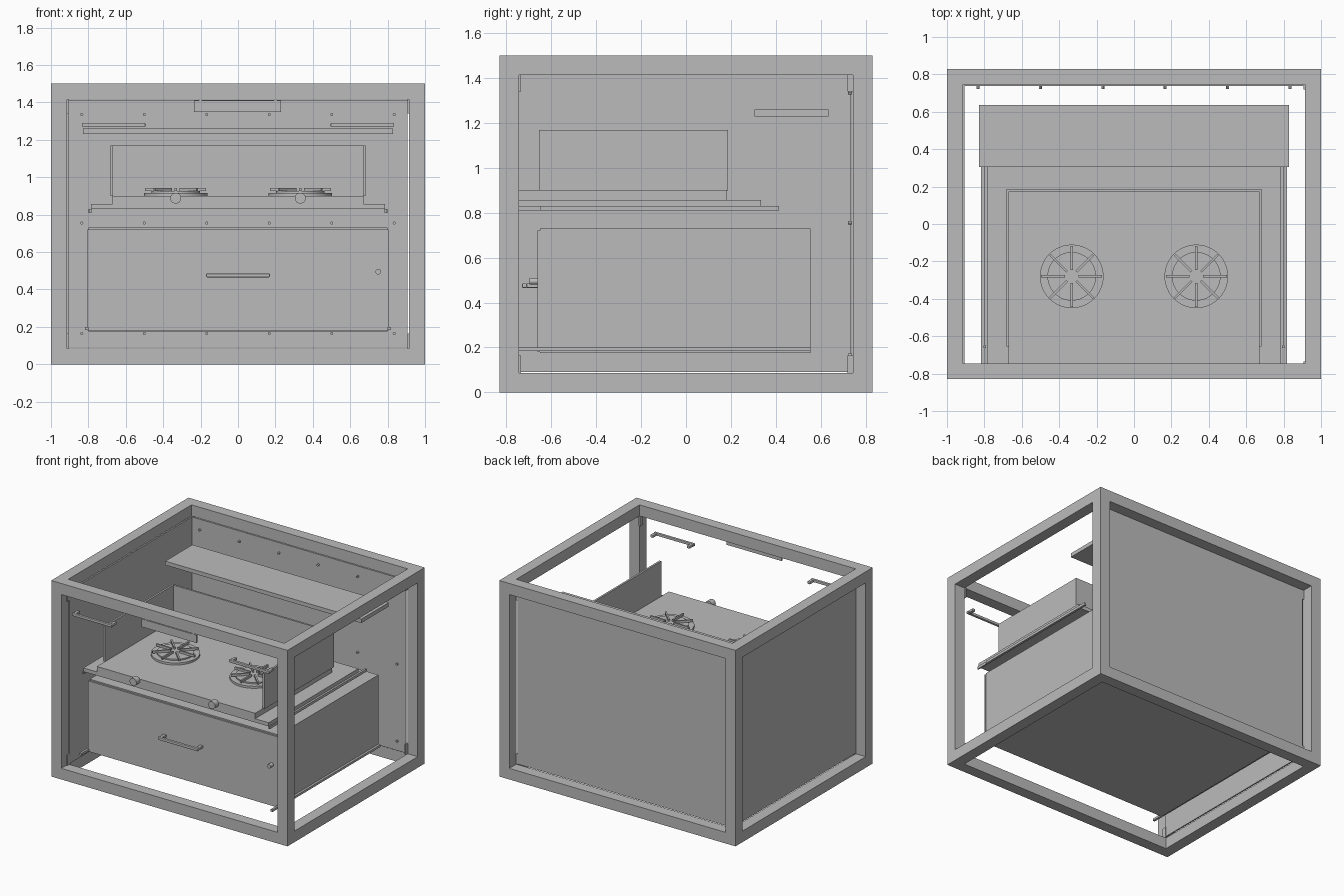
import bpy, bmesh
from math import pi
from mathutils import Matrix, Vector

if "Cube" in bpy.data.objects:
    bpy.data.objects.remove(bpy.data.objects["Cube"], do_unlink=True)

grey = bpy.data.materials.new("plain grey")
grey.use_nodes = True
COLOUR = (0.5, 0.5, 0.5, 1)
grey.diffuse_color = COLOUR
grey.node_tree.nodes["Principled BSDF"].inputs["Base Color"].default_value = COLOUR


def finish(name, bm):
    bmesh.ops.recalc_face_normals(bm, faces=bm.faces)
    mesh = bpy.data.meshes.new(name)
    bm.to_mesh(mesh)
    bm.free()
    mesh.materials.append(grey)
    ob = bpy.data.objects.new(name, mesh)
    bpy.context.scene.collection.objects.link(ob)
    return ob


def add_box(bm, x, y, z, turn=Matrix()):
    size = Vector((x[1] - x[0], y[1] - y[0], z[1] - z[0]))
    mid = Vector((x[0] + x[1], y[0] + y[1], z[0] + z[1])) / 2
    scale = Matrix.Diagonal((size.x, size.y, size.z, 1))
    bmesh.ops.create_cube(bm, size=1, matrix=turn @ Matrix.Translation(mid) @ scale)


def box(name, x, y, z):
    bm = bmesh.new()
    add_box(bm, x, y, z)
    return finish(name, bm)


def pair(name, x, y, z):
    """The same box on the left (+x) and the right (-x)."""
    box("left_" + name, x, y, z)
    box("right_" + name, (-x[1], -x[0]), y, z)


def add_disc(bm, mid, radius, depth, axis="Z", sides=32):
    turn = Matrix.Rotation(pi / 2, 4, "X") if axis == "Y" else Matrix()
    bmesh.ops.create_cone(bm, cap_ends=True, segments=sides, radius1=radius, radius2=radius,
                          depth=depth, matrix=Matrix.Translation(mid) @ turn)


def smooth(ob):
    bpy.ops.object.select_all(action="DESELECT")
    ob.select_set(True)
    bpy.context.view_layer.objects.active = ob
    bpy.ops.object.shade_smooth_by_angle()


# Outer frame: the edge cells of a three by three by three grid
BAR = 0.085
grid = [(-1, BAR - 1, 1 - BAR, 1), (-0.83, BAR - 0.83, 0.83 - BAR, 0.83), (0, BAR, 1.5 - BAR, 1.5)]


def solid(cell):
    return all(0 <= c <= 2 for c in cell) and cell.count(1) <= 1


def add_cell_side(bm, cell, axis, side):
    beside = list(cell)
    beside[axis] += 2 * side - 1
    if solid(beside):
        return
    corners = []
    for u, v in ((0, 0), (1, 0), (1, 1), (0, 1)):
        step = [0, 0, 0]
        step[axis], step[axis - 2], step[axis - 1] = side, u, v
        corners.append(bm.verts.new([grid[k][cell[k] + step[k]] for k in range(3)]))
    bm.faces.new(corners)


bm = bmesh.new()
cells = [(i, j, k) for i in range(3) for j in range(3) for k in range(3)]
for cell in filter(solid, cells):
    for axis in range(3):
        add_cell_side(bm, cell, axis, 0)
        add_cell_side(bm, cell, axis, 1)
bmesh.ops.remove_doubles(bm, verts=bm.verts, dist=0.001)
finish("frame", bm)

# Back and right wall panels
box("back_panel", (-0.905, 0.905), (0.737, 0.748), (0.09, 1.413))
box("right_panel", (-0.917, -0.906), (-0.745, 0.735), (0.09, 1.413))

# Small corner plates on the posts
for z in ((0.085, 0.165), (1.34, 1.415)):
    pair("front_corner_plate", (0.905, 0.916), (-0.77, -0.735), z)
    pair("back_corner_plate", (0.905, 0.916), (0.72, 0.748), z)

# Screws through the back panel
bm = bmesh.new()
for row in (0.165, 0.755, 1.335):
    for column in range(6):
        add_disc(bm, (-0.835 + column * 0.334, 0.73, row), 0.008, 0.016, "Y", 12)
smooth(finish("back_screws", bm))

# Shelf
box("shelf", (-0.83, 0.83), (0.305, 0.635), (1.23, 1.26))

# Latch plate under the top front bar
bm = bmesh.new()
add_box(bm, (-0.235, 0.23), (-0.83, -0.818), (1.35, 1.41))
for x in (-0.2, 0.2):
    add_box(bm, (x - 0.008, x + 0.008), (-0.83, -0.818), (1.41, 1.417))
finish("latch_plate", bm)


# Bar handles with two legs
def handle(name, x, front, back, z):
    half, r = 0.17, 0.01
    bm = bmesh.new()
    add_box(bm, (x - half, x + half), (front, front + 2 * r), (z - r, z + r))
    for s in (-1, 1):
        leg = x + s * (half - 0.015)
        add_box(bm, (leg - 0.012, leg + 0.012), (front + 2 * r, back), (z - r, z + r))
    bevel = finish(name, bm).modifiers.new("rounding", "BEVEL")
    bevel.width, bevel.segments = 0.004, 2


handle("left_door_handle", 0.665, -0.82, -0.755, 1.28)
handle("right_door_handle", -0.665, -0.82, -0.755, 1.28)
handle("drawer_handle", 0, -0.73, -0.66, 0.475)

# Drawer with its lock and slides
box("drawer_box", (-0.8, 0.8), (-0.65, 0.555), (0.175, 0.73))
box("drawer_front", (-0.805, 0.805), (-0.662, -0.65), (0.18, 0.72))
bm = bmesh.new()
add_disc(bm, (0.75, -0.68, 0.495), 0.015, 0.036, "Y", 20)
smooth(finish("drawer_lock", bm))
pair("drawer_slide", (0.8, 0.817), (-0.75, 0.555), (0.183, 0.2))

# Pull-out tray with its slides
box("tray", (-0.785, 0.785), (-0.75, 0.335), (0.83, 0.858))
pair("tray_slide", (0.783, 0.8), (-0.65, 0.415), (0.81, 0.83))
pair("tray_slide_end", (0.783, 0.793), (-0.75, -0.65), (0.81, 0.83))

# Cooktop and wind guard
box("cooktop", (-0.67, 0.67), (-0.75, 0.18), (0.858, 0.9))
box("back_guard", (-0.683, 0.683), (0.173, 0.188), (0.9, 1.17))
pair("side_guard", (0.668, 0.683), (-0.655, 0.173), (0.9, 1.17))

# Burners, grates and knobs
for side, x in (("left", 0.333), ("right", -0.333)):
    y = -0.28
    bm = bmesh.new()
    add_disc(bm, (x, y, 0.908), 0.17, 0.016, sides=48)
    add_disc(bm, (x, y, 0.92), 0.13, 0.012, sides=48)
    smooth(finish(side + "_burner", bm))

    bm = bmesh.new()
    for k in range(8):
        turn = Matrix.Translation((x, y, 0)) @ Matrix.Rotation(k * pi / 4, 4, "Z")
        add_box(bm, (0.035, 0.163), (-0.006, 0.006), (0.926, 0.943), turn)
    finish(side + "_grate", bm)

    bm = bmesh.new()
    add_disc(bm, (x, -0.772, 0.888), 0.029, 0.044, "Y")
    smooth(finish(side + "_knob", bm))
